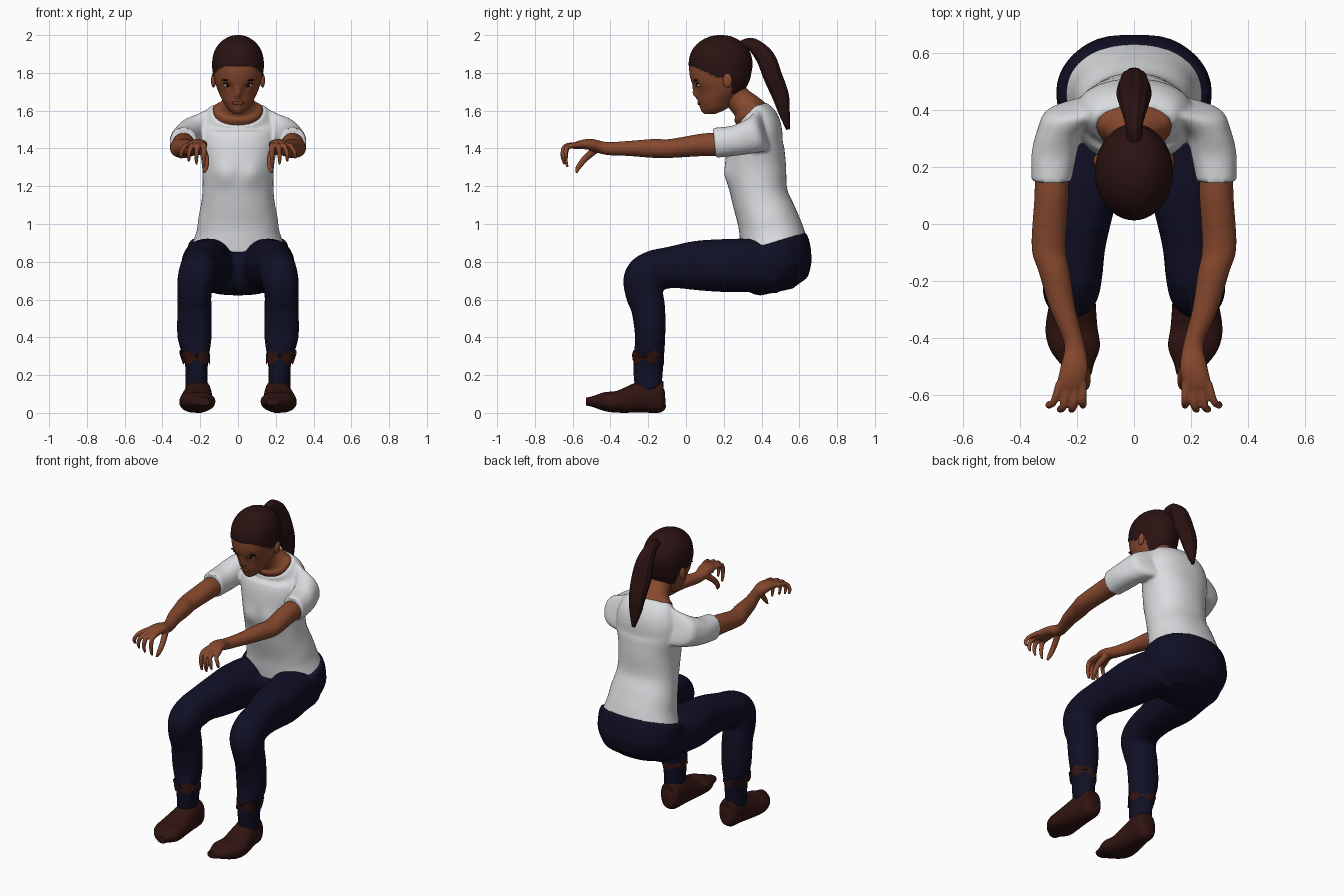
import bpy
import bmesh
from math import sin, cos, radians, pi, exp, atan2, copysign

cube = bpy.data.objects.get("Cube")
if cube:
    bpy.data.objects.remove(cube, do_unlink=True)

SIDES = {"left": 1, "right": -1}


def material(name, *rgb):
    mat = bpy.data.materials.new(name)
    mat.use_nodes = True
    mat.diffuse_color = (*rgb, 1)
    shader = mat.node_tree.nodes["Principled BSDF"]
    shader.inputs["Base Color"].default_value = (*rgb, 1)
    shader.inputs["Roughness"].default_value = 0.8
    return mat


skin = material("brown skin", .24, .065, .027)
hair = material("dark hair", .024, .006, .006)
cotton = material("white cotton", .7, .71, .73)
navy = material("navy cloth", .005, .005, .019)
maroon = material("maroon leather", .03, .007, .006)
lip_red = material("lip red", .16, .035, .022)
eye_white = material("eye white", .5, .45, .42)
black = material("pupil black", .008, .005, .005)


def catmull(before, start, end, after, t):
    """Point on a smooth spline between start and end."""
    return [b + t / 2 * (c - a + t * (2 * a - 5 * b + 4 * c - d
                                      + t * (3 * (b - c) + d - a)))
            for a, b, c, d in zip(before, start, end, after)]


def smooth_rings(rings, steps):
    padded = [rings[0], *rings, rings[-1]]
    spans = range(len(rings) - 1)
    filled = [catmull(*padded[i:i + 4], k / steps) for i in spans for k in range(steps)]
    return filled + [rings[-1]]


def superellipse(wave, power):
    return copysign(abs(wave) ** (2 / power), wave)


def loft(bm, rings, sides, steps, power=2, flute=0, caps=True, upright=False):
    """Skin rings of (x, y, z, half width, half depth), square to their path."""
    filled = smooth_rings(rings, steps)
    loops = []
    for i, (x, y, z, width, depth) in enumerate(filled):
        ahead = filled[min(i + 1, len(filled) - 1)]
        behind = filled[max(i - 1, 0)]
        pitch = 0 if upright else atan2(behind[1] - ahead[1], ahead[2] - behind[2])
        loop = []
        for k in range(sides):
            turn = 2 * pi * k / sides
            swell = 1 + flute * cos(turn * 10)
            across = width * swell * superellipse(cos(turn), power)
            along = depth * swell * superellipse(sin(turn), power)
            spot = (x + across, y + along * cos(pitch), z + along * sin(pitch))
            loop.append(bm.verts.new(spot))
        loops.append(loop)
    for low, high in zip(loops, loops[1:]):
        for k in range(sides):
            bm.faces.new((low[k - 1], low[k], high[k], high[k - 1]))
    if caps:
        bm.faces.new(reversed(loops[0]))
        bm.faces.new(loops[-1])


def finish(name, bm, mat):
    mesh = bpy.data.meshes.new(name)
    bm.to_mesh(mesh)
    bm.free()
    mesh.materials.append(mat)
    for poly in mesh.polygons:
        poly.use_smooth = True
    mesh.set_sharp_from_angle(angle=radians(50))
    ob = bpy.data.objects.new(name, mesh)
    bpy.context.collection.objects.link(ob)
    return ob


def build(name, parts, mat, sides=40, steps=6, **shape):
    bm = bmesh.new()
    for rings in parts:
        loft(bm, rings, sides, steps, **shape)
    return finish(name, bm, mat)


def on_side(rings, side):
    return [(side * x, *rest) for x, *rest in rings]


def both(rings):
    return [on_side(rings, side) for side in SIDES.values()]


def fuse(ob, voxel, rounds):
    """Blend overlapping pieces into one soft skin."""
    remesh = ob.modifiers.new("fuse", 'REMESH')
    remesh.mode = 'VOXEL'
    remesh.voxel_size = voxel
    remesh.use_smooth_shade = True
    soften = ob.modifiers.new("soften", 'SMOOTH')
    soften.factor = 0.5
    soften.iterations = rounds


def bulge(ob, centre, size, back=0, up=0):
    """Push the surface softly around a point, on both sides of x."""
    for v in ob.data.vertices:
        near = (abs(v.co.x), v.co.y, v.co.z)
        gap = sum((n - c) ** 2 for n, c in zip(near, centre))
        weight = exp(-gap / size ** 2)
        v.co.y += back * weight
        v.co.z += up * weight


def ellipsoid(name, centre, radii, mat):
    bm = bmesh.new()
    bmesh.ops.create_uvsphere(bm, u_segments=20, v_segments=12, radius=1)
    for v in bm.verts:
        v.co = [c + r * n for c, r, n in zip(centre, radii, v.co)]
    return finish(name, bm, mat)


# Shirt: body and sleeves
body = [(0, .47, .87, .25, .18), (0, .45, .96, .22, .17), (0, .43, 1.03, .21, .16),
        (0, .39, 1.15, .19, .15), (0, .37, 1.3, .19, .16), (0, .37, 1.42, .21, .15),
        (0, .38, 1.49, .21, .13), (0, .37, 1.54, .19, .12), (0, .34, 1.58, .14, .1)]
sleeve = [(.13, .42, 1.49, .09, .1), (.21, .39, 1.48, .1, .1), (.26, .33, 1.46, .08, .09),
          (.28, .25, 1.44, .08, .08), (.29, .15, 1.43, .07, .08)]
shirt = build("shirt", [body] + both(sleeve), cotton, power=2.2)
bulge(shirt, (.08, .21, 1.26), .06, back=-.02)
bulge(shirt, (.14, .37, 1.58), .06, up=.03)
fuse(shirt, .009, 5)

# Trousers: hips and bent legs
hips = [(0, .48, .64, .13, .09), (0, .47, .69, .22, .17), (0, .46, .78, .27, .2),
        (0, .46, .86, .27, .2), (0, .45, .9, .26, .19)]
leg = [(.13, .5, .76, .12, .13), (.15, .35, .78, .13, .14), (.17, .2, .78, .13, .14),
       (.18, .05, .78, .11, .13), (.2, -.08, .77, .1, .11), (.21, -.17, .75, .1, .11),
       (.22, -.22, .71, .1, .11), (.23, -.22, .63, .09, .1), (.23, -.2, .55, .09, .09),
       (.23, -.19, .4, .09, .08), (.22, -.2, .25, .06, .08), (.22, -.2, .12, .06, .07)]
trousers = build("trousers", [hips] + both(leg), navy, power=2.15)
bulge(trousers, (.12, .64, .77), .1, back=.01)
fuse(trousers, .01, 4)

# Shoes from heel to toe, and ragged bands above the ankles
shoe = [(.21, -.11, .08, .03, .04), (.21, -.13, .08, .06, .08), (.21, -.2, .09, .07, .09),
        (.22, -.35, .06, .09, .06), (.21, -.43, .06, .09, .05), (.2, -.49, .06, .06, .03),
        (.18, -.53, .06, .03, .02)]
band = [(.23, -.2, .32, .08, .085), (.22, -.2, .27, .073, .083)]
for label, side in SIDES.items():
    build(label + "_shoe", [on_side(shoe, side)], maroon, power=2.3)
    cuff = build(label + "_ankle_band", [on_side(band, side)], maroon, caps=False)
    for v in cuff.data.vertices:
        turn = atan2(v.co.y + .2, v.co.x - side * .22)
        v.co.z += copysign(.014, v.co.z - .295) * sin(turn * 5)

# Arms with palm, thumb and curled fingers
arm = [(.29, .2, 1.42, .06, .06), (.29, .1, 1.42, .06, .06), (.3, -.08, 1.4, .06, .05),
       (.28, -.17, 1.4, .055, .05), (.25, -.3, 1.4, .045, .04), (.21, -.42, 1.4, .036, .034),
       (.21, -.5, 1.42, .048, .03), (.22, -.56, 1.42, .05, .023), (.22, -.6, 1.41, .04, .014)]
thumb = [(.19, -.47, 1.4, .02, .02), (.17, -.53, 1.35, .017, .018),
         (.17, -.57, 1.3, .014, .014), (.18, -.58, 1.27, .007, .007)]
limb = [arm, thumb]
for i in range(4):
    root, tip = .18 + .027 * i, .18 + .04 * i
    reach, drop = .015 * abs(i - 1.5) - .66, 1.3 + .015 * i
    limb.append([(root, reach + .08, 1.42, .014, .015),
                 ((root + tip) / 2, reach + .015, 1.41, .014, .014),
                 (tip, reach, (1.41 + drop) / 2, .012, .012),
                 (tip, reach + .01, drop, .007, .007)])
for label, side in SIDES.items():
    fuse(build(label + "_arm", [on_side(part, side) for part in limb], skin), .006, 2)

# Neck and open collar
neck = [(0, .36, 1.55, .13, .09), (0, .34, 1.59, .13, .095), (0, .32, 1.62, .1, .08),
        (0, .28, 1.66, .07, .07), (0, .23, 1.72, .07, .07)]
throat = build("neck", [neck], skin)
bulge(throat, (.13, .36, 1.59), .06, up=.025)

# Head: jaw rings, then a domed crown
jaw = [(0, .13, 1.583, .025, .025), (0, .15, 1.61, .055, .065), (0, .16, 1.65, .08, .09),
       (0, .18, 1.7, .104, .122), (0, .18, 1.75, .121, .15), (0, .18, 1.8, .13, .162)]
crown = [(0, .183, 1.85 + .147 * sin(t), .133 * cos(t), .164 * cos(t))
         for t in (0, .4, .8, 1.2, 1.5)]
head = build("head", [jaw + crown], skin, sides=128, steps=10, upright=True)
bulge(head, (0, .05, 1.68), .021, back=-.032)
bulge(head, (0, .04, 1.71), .02, back=-.016)
bulge(head, (.052, .06, 1.735), .021, back=.012)
bulge(head, (0, .08, 1.64), .025, back=-.008)
bulge(head, (0, .1, 1.6), .025, back=-.012)


def is_hair(co):
    hairline = 1.835 - min(max(co.y - .04, 0), .12) / 2
    return co.z > (1.69 if co.y > .24 else hairline)


# Hair is coloured and raised above the hairline
head.data.materials.append(hair)
for poly in head.data.polygons:
    poly.material_index = int(is_hair(poly.center))
for v in head.data.vertices:
    if is_hair(v.co):
        v.co.x *= 1.03
        v.co.y += .03 * (v.co.y - .18)
        v.co.z += .004

# Facial details and ears
ellipsoid("lips", (0, .07, 1.64), (.031, .01, .011), lip_red)
details = [("eye", (.054, .072, 1.734), (.021, .014, .009), eye_white),
           ("iris", (.054, .062, 1.734), (.01, .007, .008), black),
           ("eyelid", (.055, .066, 1.744), (.025, .014, .004), black),
           ("eyebrow", (.057, .053, 1.762), (.03, .012, .005), hair),
           ("ear", (.13, .22, 1.76), (.013, .025, .038), skin)]
for label, side in SIDES.items():
    for part, (x, y, z), radii, mat in details:
        ellipsoid(label + "_" + part, (side * x, y, z), radii, mat)

# Ponytail with fluted strands
tail = [(0, .29, 1.94, .026, .028), (0, .35, 1.95, .03, .035), (0, .42, 1.88, .05, .05),
        (0, .46, 1.78, .06, .05), (0, .5, 1.68, .05, .045), (0, .52, 1.59, .036, .03),
        (0, .54, 1.5, .01, .01)]
build("ponytail", [tail], hair, sides=80, flute=.035)
